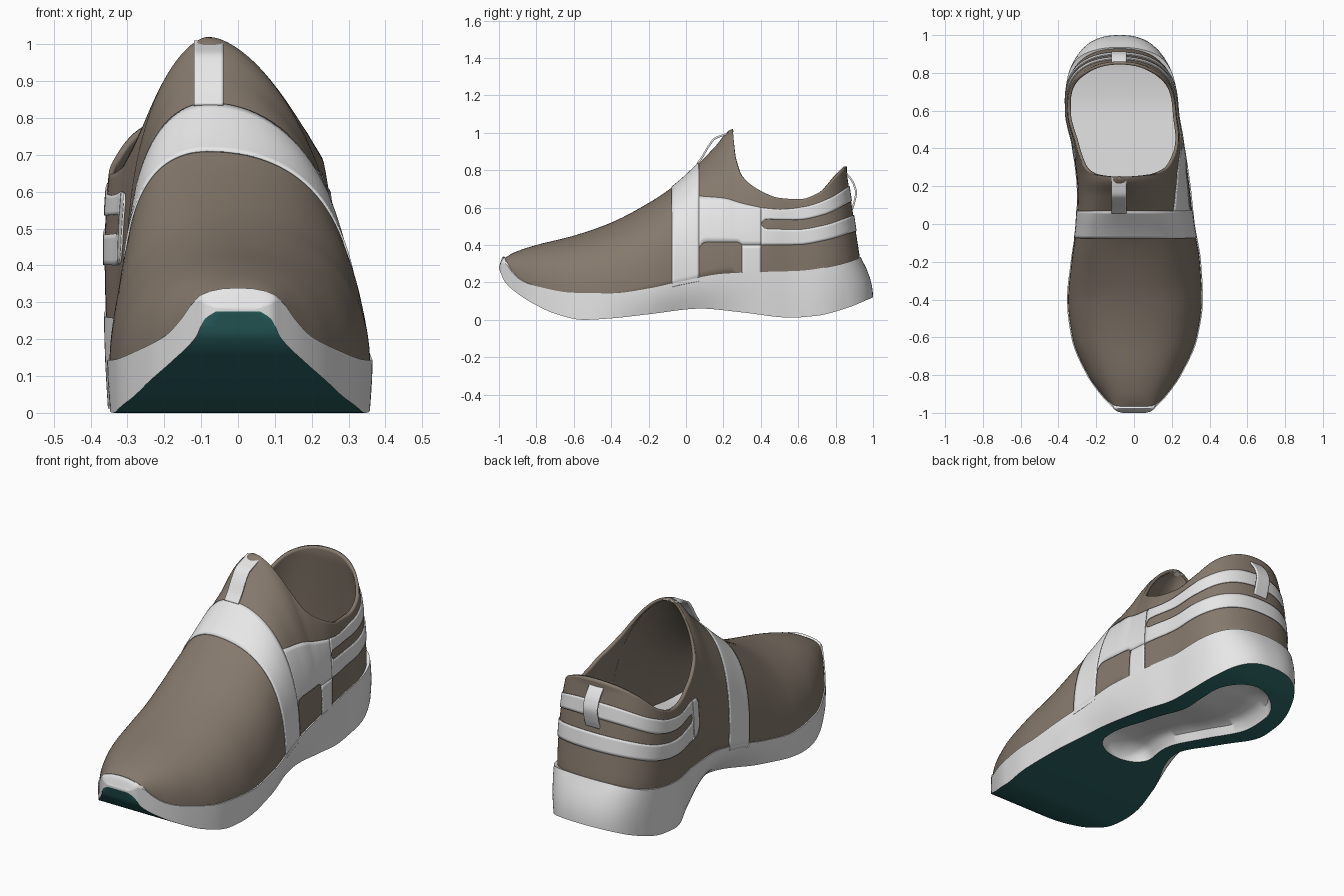
import bpy, bmesh, math

if "Cube" in bpy.data.objects:
    bpy.data.objects.remove(bpy.data.objects["Cube"])


def mat(name, col):
    m = bpy.data.materials.new(name)
    m.diffuse_color = (*col, 1)
    m.use_nodes = True
    m.node_tree.nodes["Principled BSDF"].inputs["Base Color"].default_value = m.diffuse_color
    return m


BROWN = mat("taupe_knit", (0.235, 0.19, 0.15))
GREY = mat("light_grey", (0.80, 0.80, 0.80))
TEAL = mat("dark_teal_rubber", (0.025, 0.13, 0.13))


def clamp(a):
    return max(0.0, min(1.0, a))


def curve(*p):
    """Smooth monotone interpolation through (y, value) pairs."""
    n = len(p)
    s = [(p[i + 1][1] - p[i][1]) / (p[i + 1][0] - p[i][0]) for i in range(n - 1)]
    m = [s[0]] + [2 * a * b / (a + b) if a * b > 0 else 0 for a, b in zip(s, s[1:])] + [s[-1]]

    def f(y):
        y = max(p[0][0], min(p[-1][0], y))
        i = next(k for k in range(n - 1) if y <= p[k + 1][0])
        h = p[i + 1][0] - p[i][0]
        t = (y - p[i][0]) / h
        return ((2 * t**3 - 3 * t**2 + 1) * p[i][1] + (t**3 - 2 * t**2 + t) * h * m[i]
                + (3 * t**2 - 2 * t**3) * p[i + 1][1] + (t**3 - t**2) * h * m[i + 1])
    return f


# Side and plan profiles, all as functions of y
x_right = curve((-1, .06), (-.992, .09), (-.97, .115), (-.9, .18), (-.8, .25), (-.6, .337), (-.4, .365),
                (-.2, .355), (0, .322), (.2, .3), (.4, .27), (.6, .235), (1, .21))
x_left = curve((-1, -.06), (-.992, -.09), (-.97, -.115), (-.9, -.18), (-.8, -.25), (-.6, -.332), (-.4, -.355),
               (-.2, -.335), (0, -.308), (.15, -.302), (.4, -.327), (.6, -.363), (1, -.365))
z_bottom = curve((-1, .275), (-.992, .255), (-.97, .205), (-.9, .14), (-.8, .078), (-.7, .033), (-.55, .0),
                 (-.4, .008), (-.2, .03), (.08, .06), (.3, .04), (.56, .012), (.7, .022), (.85, .06), (1, .12))
z_seam = curve((-1, .285), (-.98, .308), (-.96, .295), (-.93, .255), (-.88, .21), (-.8, .18), (-.6, .145),
               (-.4, .142), (-.2, .168), (0, .212), (.2, .247), (.4, .256), (.6, .262), (.8, .29), (1, .335))
z_top = curve((-.97, .33), (-.935, .352), (-.9, .368), (-.8, .4), (-.6, .45), (-.4, .52), (-.2, .625), (-.07, .712),
              (.07, .838), (.15, .92), (.25, 1.02), (1, 1.021))
z_rim = curve((.25, 1.02), (.265, .87), (.3, .77), (.4, .69), (.5, .652), (.62, .645), (.74, .68), (.86, .77), (.93, .82))
x_mid = curve((-1, 0), (-.5, -.02), (-.07, -.08), (.25, -.08), (1, -.075))
arch_in = curve((-1, .65), (-.4, .6), (0, .56), (.25, .3), (.32, .48), (.42, .73), (.6, .85), (1, .9))
arch_up = curve((-1, .66), (-.4, .62), (-.07, .73), (.25, .65), (1, .62))
arch_out = curve((-1, 1), (.3, 1.0), (.5, 1.08), (1, 1.08))
left_bulge = curve((-.4, 0), (0, 1), (.25, 1), (.45, 0))
toe_crown = curve((-1, 0), (-.972, .034), (-.9, .034), (-.8, 0))


def plan_x(side, y, end):
    x = x_right(y) if side > 0 else x_left(y)
    if y > .65:   # rounded heel
        e = clamp((y - .65) / (end - .65))
        x = -.075 + (x + .075) * max(0, 1 - e**2.4) ** (1 / 2.4)
    return x


def rib(side, y, t):
    """Point on the upper: t=0 at the sole seam, t=1 at the ridge."""
    xc, zb, zt = x_mid(y), z_seam(y), z_top(y)
    w = plan_x(side, y, .93) - xc
    w -= math.copysign(min(.006, abs(w)), w) if w else 0
    g = left_bulge(y) if side < 0 else 0
    px = (w, w * (arch_out(y) + .11 * g), w * arch_in(y), 0)
    pz = (zb - .02, zb + (arch_up(y) + .1 * g) * (zt - zb), zt, zt)
    c = ((1 - t)**3, 3 * t * (1 - t)**2, 3 * t * t * (1 - t), t**3)
    x = xc + sum(a * b for a, b in zip(c, px))
    z = sum(a * b for a, b in zip(c, pz))
    return x, y - .07 * clamp((y - .5) / .43) * clamp((z - .33) / .45), z


def t_at(side, y, z):
    if z >= z_top(y):
        return 1.0
    lo, hi = 0.0, 1.0
    for _ in range(22):
        m = (lo + hi) / 2
        lo, hi = (m, hi) if rib(side, y, m)[2] < z else (lo, m)
    return lo


def make(name, rings, mats, closed_u=False, closed_v=False, pick=None, thick=0, offset=-1, cap=False):
    """Loft a grid of points into an object."""
    bm = bmesh.new()
    vs = [[bm.verts.new(p) for p in r] for r in rings]
    n, k = len(vs), len(vs[0])
    for i in range(n if closed_u else n - 1):
        for j in range(k if closed_v else k - 1):
            a, b = vs[i], vs[(i + 1) % n]
            f = bm.faces.new((a[j], b[j], b[(j + 1) % k], a[(j + 1) % k]))
            f.material_index = pick(i, j) if pick else 0
    if cap:
        bm.faces.new(vs[0])
    bmesh.ops.remove_doubles(bm, verts=bm.verts, dist=1e-5)
    if cap:
        bmesh.ops.recalc_face_normals(bm, faces=bm.faces)
    me = bpy.data.meshes.new(name)
    bm.to_mesh(me)
    bm.free()
    for m in mats:
        me.materials.append(m)
    ob = bpy.data.objects.new(name, me)
    bpy.context.collection.objects.link(ob)
    bpy.context.view_layer.objects.active = ob
    ob.select_set(True)
    bpy.ops.object.shade_smooth_by_angle(angle=math.radians(40))
    ob.select_set(False)
    if thick:
        s = ob.modifiers.new("thickness", "SOLIDIFY")
        s.thickness, s.offset = thick, offset
    return ob


def span(a, b, n):
    return [a + (b - a) * i / n for i in range(n + 1)]


def patch(cols, lo, hi, rows):
    out = []
    for s, y in cols:
        t0, t1 = t_at(s, y, lo(y)), t_at(s, y, hi(y))
        out.append([rib(s, y, t) for t in span(t0, t1, rows)])
    return out


def flat(v):
    return lambda y: v


def overlay(name, grid):
    make(name, grid, [GREY], thick=.005, offset=1)


# Upper shell
ys = span(-.97, .25, 70)[:-1] + [.25 + .15 * (i / 30)**2 for i in range(30)] \
    + [.4 + .53 * (1 - (1 - i / 50)**2) for i in range(51)]
loop = [(1, y) for y in ys] + [(-1, y) for y in reversed(ys)]
make("upper", patch(loop, flat(0), lambda y: z_rim(y) if y > .25 else 9, 26), [BROWN], closed_u=True, thick=.016)

# Overlays: vamp band, side panel, leg
overlay("vamp_band", [[rib(1, y, t) for t in span(0, 1, 30)] + [rib(-1, y, t) for t in span(1, 0, 30)[1:]]
                      for y in span(-.075, .07, 10)])
overlay("side_panel", patch([(1, y) for y in span(.07, .4, 40)],
        curve((.07, .38), (.09, .41), (.12, .416), (.27, .416), (.29, .41), (.3, .4), (.4, .4)),
        curve((.07, .66), (.2, .65), (.3, .622), (.4, .6)), 10))
overlay("side_leg", patch([(1, y) for y in span(.3, .4, 8)], flat(0), flat(.4), 8))

# Overlays: two stripes round the heel, joined on the left
back = [.4 + .53 * (1 - (1 - i / 60)**2) for i in range(61)]
wrap = [(1, y) for y in back] + [(-1, y) for y in reversed(back)]
overlay("heel_stripe_upper", patch(wrap, curve((.4, .512), (.405, .528), (.425, .538), (.6, .535), (.75, .56), (.93, .635)),
        curve((.4, .6), (.5, .59), (.65, .605), (.8, .65), (.93, .715)), 6))
overlay("heel_stripe_lower", patch(wrap, curve((.4, .4), (.6, .402), (.75, .425), (.93, .475)),
        curve((.4, .512), (.405, .497), (.425, .487), (.6, .483), (.75, .505), (.93, .56)), 6))
overlay("left_stripe_end", patch([(-1, y) for y in span(.4, .34, 10)], curve((.34, .45), (.36, .41), (.4, .4)),
        curve((.34, .57), (.36, .595), (.4, .6)), 8))


# Pull loops on tongue and heel
def ribbon(name, pts, width):
    fy, fz = (curve(*[(i, p[k]) for i, p in enumerate(pts)]) for k in (0, 1))
    make(name, [[(-.08 + x * width / 2, fy(u), fz(u)) for x in (-1, -.8, 0, .8, 1)]
                for u in span(0, len(pts) - 1, 36)], [GREY], thick=.01, offset=0)


ribbon("tongue_loop", [(.06, .835), (.085, .868), (.125, .935), (.155, .97), (.2, .988), (.23, .998), (.25, 1.006)], .08)
ribbon("heel_loop", [(.85, .79), (.872, .765), (.897, .725), (.909, .68), (.9, .63), (.885, .585)], .08)

# Sole: midsole walls, teal tread and the recess under the heel
inset_l = curve((-1, 0), (-.5, .004), (-.2, .04), (.1, .12), (.35, .055), (.6, .01), (1, .02))
inset_r = curve((-1, 0), (-.5, .004), (.1, .04), (.5, .01), (1, .02))
recess_w = curve((-.1, .58), (.08, .66), (.28, .62), (.5, .62), (.65, .66), (.88, .68))
R0, R1 = -.09, .87
sy = [-1 + .1 * (i / 16)**1.5 for i in range(16)] + span(-.9, R0, 40) + [R0 + .1 * (i / 12)**2 for i in range(1, 12)] \
    + span(R0 + .1, R1 - .14, 44) + [R1 - .14 * (1 - i / 14)**2 for i in range(1, 15)] \
    + [R1 + (1 - R1) * (1 - (1 - i / 20)**2) for i in range(1, 21)]


def in_recess(y):
    return R0 < y < R1


rings = []
for y in sy:
    zb, zs = z_bottom(y), z_seam(y)
    xl, xr = plan_x(-1, y, 1), plan_x(1, y, 1)
    k = clamp((1 - y) / .15)
    bl, br = xl + inset_l(y) * k, xr - inset_r(y) * k
    c = recess_w(y)
    depth = 0
    if in_recess(y):
        e = min(clamp((y - R0) / .1), clamp((R1 - y) / .14))
        e = math.sqrt(1 - (1 - e)**2)
        c, depth = max(.04, c * e), .06 * e
    cx, hw = (bl + br) / 2, (br - bl) / 2
    ring = [(cx + v * hw, zb + d * depth) for v, d in
            ((-1, 0), (-c, 0), (-.88 * c, .7), (-.65 * c, 1), (0, 1.1), (.65 * c, 1), (.88 * c, .7), (c, 0), (1, 0))]
    wall = (.12, .3, .5, .75, .93, 1)
    ring += [(br + (xr - br) * math.sin(q * math.pi / 2), zb + (zs - zb) * q) for q in wall]
    ring += [((xl + xr) / 2 + v * (xr - xl) / 2, zs + toe_crown(y) * math.sqrt(1 - v * v)) for v in (.9, .7, .4, 0, -.4, -.7, -.9)]
    ring += [(bl + (xl - bl) * math.sin(q * math.pi / 2), zb + (zs - zb) * q) for q in reversed(wall)]
    e = clamp((y - .65) / .35) ** 2
    rings.append([(x, y - .065 * e * clamp((z - .12) / .21) ** 2, z) for x, z in ring])


def sole_colour(i, j):
    if j > 7:
        return 0
    return 0 if 1 <= j <= 6 and in_recess((sy[i] + sy[i + 1]) / 2) else 1


make("sole", rings, [GREY, TEAL], closed_v=True, pick=sole_colour, cap=True)
